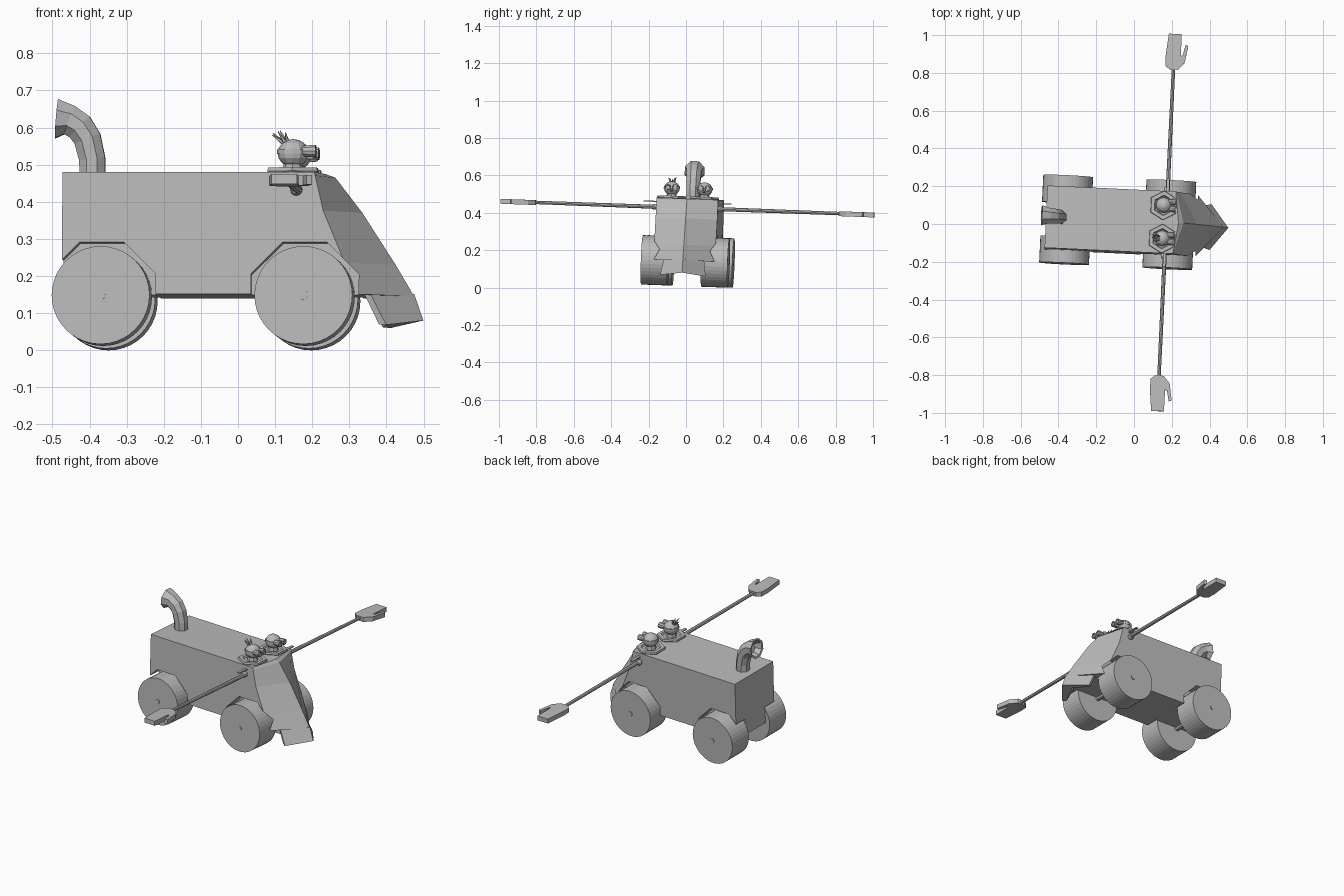
import bpy, bmesh, math
from mathutils import Matrix, Vector as V

if "Cube" in bpy.data.objects:
    bpy.data.objects.remove(bpy.data.objects["Cube"])

# The whole vehicle sits slightly yawed and rolled
POSE = Matrix.Rotation(math.radians(-2.7), 4, 'Z') @ Matrix.Rotation(math.radians(-2.1), 4, 'X')
grey = bpy.data.materials.new("plain_grey")
grey.diffuse_color = (0.5, 0.5, 0.5, 1)
grey.use_nodes = True
grey.node_tree.nodes["Principled BSDF"].inputs["Base Color"].default_value = grey.diffuse_color


def finish(name, bm):
    bmesh.ops.recalc_face_normals(bm, faces=bm.faces)
    bm.transform(POSE)
    me = bpy.data.meshes.new(name)
    bm.to_mesh(me)
    bm.free()
    me.materials.append(grey)
    ob = bpy.data.objects.new(name, me)
    bpy.context.collection.objects.link(ob)
    return ob


def ring(c, n, r, seg, turn=0.0):
    c, n = V(c), V(n).normalized()
    u = V((1, 0, 0)) if abs(n.y) > 0.9 else V((0, 1, 0))
    u = (u - n * u.dot(n)).normalized()
    w = n.cross(u)
    angles = [turn + math.tau * i / seg for i in range(seg)]
    return [c + r * (math.cos(a) * u + math.sin(a) * w) for a in angles]


def loft(name, rings):
    bm = bmesh.new()
    rows = [[bm.verts.new(p) for p in r] for r in rings]
    n = len(rows[0])
    for a, b in zip(rows, rows[1:]):
        for i in range(n):
            j = (i + 1) % n
            bm.faces.new((a[i], a[j], b[j], b[i]))
    bm.faces.new(rows[0])
    bm.faces.new(rows[-1])
    return finish(name, bm)


def rod(name, p, q, r0, r1=None, seg=8, turn=0.0):
    d = V(q) - V(p)
    return loft(name, [ring(p, d, r0, seg, turn), ring(q, d, r0 if r1 is None else r1, seg, turn)])


def ball(name, c, size, seg=12, rows=8):
    bm = bmesh.new()
    m = Matrix.Translation(c) @ Matrix.Diagonal((*size, 1))
    bmesh.ops.create_uvsphere(bm, u_segments=seg, v_segments=rows, radius=1, matrix=m)
    return finish(name, bm)


# Hull: stacked outlines with a ridged, sloping nose
HW = 0.165
levels = [(0.145, 0.33, 0.475), (0.23, 0.295, 0.425), (0.37, 0.237, 0.335),
          (0.465, 0.215, 0.262), (0.475, 0.213, 0.235)]
body = loft("hull", [[V((-0.467, -HW, z)), V((side, -HW, z)), V((ridge, 0, z)),
                      V((side, HW, z)), V((-0.467, HW, z))] for z, side, ridge in levels])

# Wheels, axles and octagonal wheel arches
WZ = 0.14
cutters = []
for end, x in (("rear", -0.36), ("front", 0.187)):
    rod(end + "_axle", (x, -0.236, WZ), (x, 0.236, WZ), 0.013)
    for side, s in (("right", -1), ("left", 1)):
        rod(f"{end}_{side}_wheel", (x, s * 0.09, WZ), (x, s * 0.232, WZ), 0.132, seg=40)
        cutters.append(rod("arch_cutter", (x, s * 0.086, WZ), (x, s * 0.3, WZ),
                           0.157, seg=8, turn=math.pi / 8))
for c in cutters:
    c.hide_render = True
    mod = body.modifiers.new("arch", 'BOOLEAN')
    mod.operation, mod.solver, mod.object = 'DIFFERENCE', 'EXACT', c
dg = bpy.context.evaluated_depsgraph_get()
carved = bpy.data.meshes.new_from_object(body.evaluated_get(dg))
body.modifiers.clear()
body.data = carved
for c in cutters:
    bpy.data.objects.remove(c)

# Chevron plough under the nose
loft("plough", [
    [V(p) for p in ((0.475, 0, 0.152), (0.36, 0.108, 0.152), (0.342, 0.1, 0.155),
                    (0.41, 0, 0.15), (0.342, -0.1, 0.155), (0.36, -0.108, 0.152))],
    [V(p) for p in ((0.5, 0, 0.08), (0.405, 0.122, 0.064), (0.385, 0.11, 0.066),
                    (0.43, 0, 0.085), (0.385, -0.11, 0.066), (0.405, -0.122, 0.064))]])

# Bent exhaust pipe with a flared, hollow mouth
path = [(-0.393, 0.465, 0.037), (-0.394, 0.515, 0.038), (-0.407, 0.57, 0.04),
        (-0.428, 0.602, 0.042), (-0.455, 0.62, 0.044), (-0.49, 0.624, 0.057)]
dirs = [(0, 1), (-0.1, 1), (-0.4, 1), (-0.8, 0.8), (-1, 0.4), (-1, 0.08)]
pipe = [ring((x, 0, z), (dx, 0, dz), r, 8, math.pi / 8)
        for (x, z, r), (dx, dz) in zip(path, dirs)]
pipe.append(ring((-0.488, 0, 0.624), (-1, 0, 0.08), 0.046, 8, math.pi / 8))
pipe.append(ring((-0.45, 0, 0.618), (-1, 0, 0.3), 0.032, 8, math.pi / 8))
loft("exhaust_pipe", pipe)

# Long arms with mitten hands
HAND = [(-0.02, 0.812), (0.025, 0.812), (0.058, 0.85), (0.073, 0.94), (0.058, 0.945),
        (0.046, 0.89), (0.036, 0.885), (0.035, 1.0), (-0.033, 1.0), (-0.045, 0.88), (-0.043, 0.83)]
AX, AZ = 0.17, 0.426
for side, s in (("right", -1), ("left", 1)):
    rod(side + "_arm", (AX, s * 0.12, AZ), (AX, s * 0.83, AZ), 0.011, 0.009)
    ball(side + "_shoulder", (AX - 0.005, s * 0.175, AZ), (0.016, 0.02, 0.016), 8, 6)
    loft(side + "_shoulder_pin", [[V((AX + dx, s * y, 0.455 + dz)) for dx, dz in
                                   ((-0.008, -0.003), (0.008, -0.003), (0.008, 0.003), (-0.008, 0.003))]
                                  for y in (0.15, 0.235)])
    loft(side + "_hand", [[V((AX + x, s * y, AZ + dz)) for x, y in HAND] for dz in (-0.014, 0.012)])

# Two crew members in hexagonal hatches
for side, s in (("right", -1), ("left", 1)):
    x, y = 0.152, s * 0.088
    up = (0, 0, 1)
    loft(side + "_hatch", [ring((x, y, z), up, r, 6) for z, r in
                           ((0.465, 0.07), (0.478, 0.078), (0.488, 0.076), (0.488, 0.055), (0.478, 0.05))])
    rod(side + "_neck", (x, y, 0.475), (x, y, 0.505), 0.03, 0.024)
    ball(side + "_head", (x, y, 0.528), (0.042, 0.042, 0.038))
    rod(side + "_goggle_strap", (x, y, 0.526), (x, y, 0.538), 0.0435, seg=12)
    ball(side + "_nose", (x + 0.046, y, 0.518), (0.014, 0.008, 0.008), 8, 6)
    for k, e in (("outer", s), ("inner", -s)):
        ey = y + e * 0.019
        loft(f"{side}_{k}_goggle", [ring((x + dx, ey, 0.533), (1, 0, 0), r, 10) for dx, r in
                                    ((0.025, 0.014), (0.05, 0.017), (0.062, 0.017),
                                     (0.062, 0.012), (0.057, 0.011))])

# Tuft of hair on the right crew member
for i, (dx, dy, dz) in enumerate(((-0.055, 0, 0.04), (-0.03, 0.02, 0.06), (-0.035, -0.022, 0.055),
                                  (-0.012, 0.012, 0.052), (-0.01, -0.014, 0.05), (-0.055, 0.015, 0.05))):
    base = V((0.14 + dx * 0.2, -0.088 + dy * 0.4, 0.553))
    rod(f"hair_spike_{i + 1}", base, base + 0.6 * V((dx, dy, dz)), 0.007, 0.001, 5)
